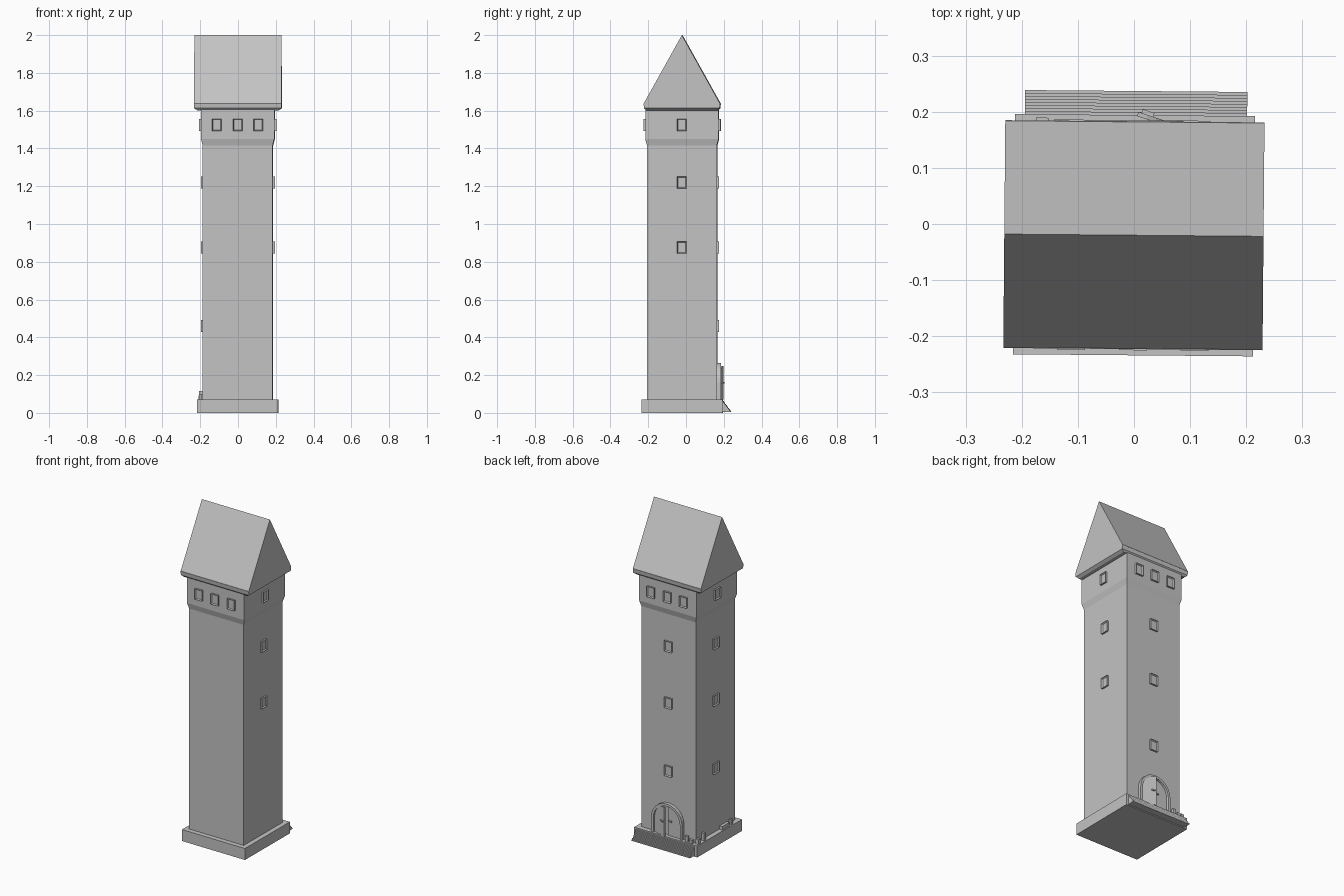
import bpy
import bmesh
from math import pi, cos, sin, radians
from mathutils import Matrix, Vector

old = bpy.data.objects.get("Cube")
if old:
    bpy.data.objects.remove(old, do_unlink=True)

stone = bpy.data.materials.new("light_grey_stone")
stone.use_nodes = True
GREY = (0.55, 0.55, 0.55, 1)
stone.diffuse_color = GREY
stone.node_tree.nodes["Principled BSDF"].inputs["Base Color"].default_value = GREY

CY = -0.02                                   # centre of the tower in y
YAW = Matrix.Rotation(radians(-0.5), 4, "Z")  # whole building is slightly turned


def finish(name, bm, matrix=Matrix()):
    bmesh.ops.recalc_face_normals(bm, faces=bm.faces)
    mesh = bpy.data.meshes.new(name)
    bm.to_mesh(mesh)
    bm.free()
    mesh.transform(YAW @ matrix)
    mesh.materials.append(stone)
    ob = bpy.data.objects.new(name, mesh)
    bpy.context.collection.objects.link(ob)
    return ob


def stack(name, levels):
    """Square tower from (half x, half y, z) levels."""
    bm = bmesh.new()
    rings = [[bm.verts.new((sx * hx, CY + sy * hy, z))
              for sx, sy in ((-1, -1), (1, -1), (1, 1), (-1, 1))]
             for hx, hy, z in levels]
    for low, high in zip(rings, rings[1:]):
        for i in range(4):
            j = (i + 1) % 4
            bm.faces.new((low[i], low[j], high[j], high[i]))
    bm.faces.new(rings[0])
    bm.faces.new(rings[-1])
    return finish(name, bm)


def prism(name, points, vec, place, matrix=Matrix()):
    """Extrude a flat outline along vec; place maps 2D to 3D."""
    bm = bmesh.new()
    face = bm.faces.new([bm.verts.new(place(a, b)) for a, b in points])
    new = bmesh.ops.extrude_face_region(bm, geom=[face])["geom"]
    moved = [v for v in new if isinstance(v, bmesh.types.BMVert)]
    bmesh.ops.translate(bm, verts=moved, vec=vec)
    return finish(name, bm, matrix)


def box(name, centre, size, matrix=Matrix()):
    bm = bmesh.new()
    bmesh.ops.create_cube(bm, size=1)
    bmesh.ops.scale(bm, vec=size, verts=bm.verts)
    bmesh.ops.translate(bm, vec=centre, verts=bm.verts)
    return finish(name, bm, matrix)


def window(name, angle, wall, side, z):
    """Framed window with a sunk pane; built facing +y, then turned."""
    bm = bmesh.new()
    bmesh.ops.create_cube(bm, size=1)
    bmesh.ops.scale(bm, vec=(0.05, 0.022, 0.064), verts=bm.verts)
    front = [f for f in bm.faces if f.normal.y > 0.9]
    bmesh.ops.inset_region(bm, faces=front, thickness=0.007)
    bmesh.ops.translate(bm, vec=(0, -0.007, 0), verts=front[0].verts)
    turn = Matrix.Translation((0, CY, 0)) @ Matrix.Rotation(angle, 4, "Z")
    return finish(name, bm, turn @ Matrix.Translation((side, wall, z)))


# Plinth, shaft with flared top storey
stack("plinth", [(0.214, 0.214, 0), (0.214, 0.214, 0.07)])
stack("tower_walls", [(0.185, 0.185, 0.06), (0.185, 0.185, 1.415),
                      (0.194, 0.194, 1.45), (0.194, 0.194, 1.608)])

# Eaves and gabled roof
stack("eaves", [(0.215, 0.19, 1.602), (0.231, 0.2, 1.613), (0.231, 0.203, 1.638)])
prism("roof", [(CY - 0.203, 1.636), (CY + 0.203, 1.636), (CY, 2.0)],
      (0.462, 0, 0), lambda y, z: (-0.231, y, z))

# Windows: back, left (-x end), front, right (+x end)
BACK, WEST, FRONT, EAST = 0, pi / 2, pi, -pi / 2
for label, angle, tops, heights in (
        ("back", BACK, (-0.11, 0, 0.11), (1.22, 0.875, 0.46)),
        ("right_side", WEST, (0,), (1.22, 0.875, 0.46)),
        ("front", FRONT, (-0.11, 0, 0.11), ()),
        ("left_side", EAST, (0,), (1.22, 0.875))):
    for side in tops:
        window(label + "_top_window", angle, 0.194, side, 1.525)
    for z in heights:
        window(label + "_window", angle, 0.184, 0, z)

# Arched door surround on the back
SPRING, SILL = 0.16, 0.07
WALL = CY + 0.185


def arch(r, start=0.0, end=pi, n=12):
    return [(r * cos(start + (end - start) * i / n),
             SPRING + r * sin(start + (end - start) * i / n)) for i in range(n + 1)]


surround = ([(0.105, SILL)] + arch(0.105) + [(-0.105, SILL), (-0.09, SILL)]
            + arch(0.09, pi, 0) + [(0.09, SILL)])
prism("door_surround", surround, (0, 0.022, 0), lambda x, z: (x, WALL - 0.002, z))

# Two door leaves, one standing ajar
for name, sign, swing in (("closed_door_leaf", -1, 0), ("open_door_leaf", 1, -18)):
    outline = [(0, SILL), (0.088, SILL)] + arch(0.088, 0, pi / 2, 8)
    hinge = Vector((sign * 0.088, WALL + 0.002, 0))
    turn = (Matrix.Translation(hinge) @ Matrix.Rotation(radians(swing), 4, "Z")
            @ Matrix.Translation(-hinge))
    prism(name, outline, (0, 0.008, 0), lambda x, z: (sign * x, WALL, z), turn)
    box(name + "_handle", (sign * 0.017, WALL + 0.011, SPRING),
        (0.022, 0.008, 0.008), turn)

# Shallow stair in front of the door
steps = 8
tread, riser = 0.043 / steps, 0.056 / steps
stair = [(0.185, 0.006), (0.194 + 0.043, 0.006)]
for i in range(steps):
    y = 0.194 + 0.043 - i * tread
    z = 0.006 + (i + 1) * riser
    stair += [(y, z), (y - tread, z)]
stair.append((0.185, 0.062))
prism("back_stair", stair, (0.396, 0, 0), lambda y, z: (-0.196, y, z))

# Small blocks lying on the plinth ledge
for x, y, sx, sy, h in ((-0.135, 0.178, 0.018, 0.014, 0.035),
                        (-0.165, 0.18, 0.022, 0.016, 0.02),
                        (-0.2, 0.165, 0.018, 0.02, 0.03),
                        (-0.198, 0.11, 0.018, 0.016, 0.045),
                        (-0.198, -0.09, 0.018, 0.07, 0.022),
                        (-0.198, -0.15, 0.016, 0.016, 0.03)):
    box("ledge_block", (x, y, 0.07 + h / 2), (sx, sy, h))
